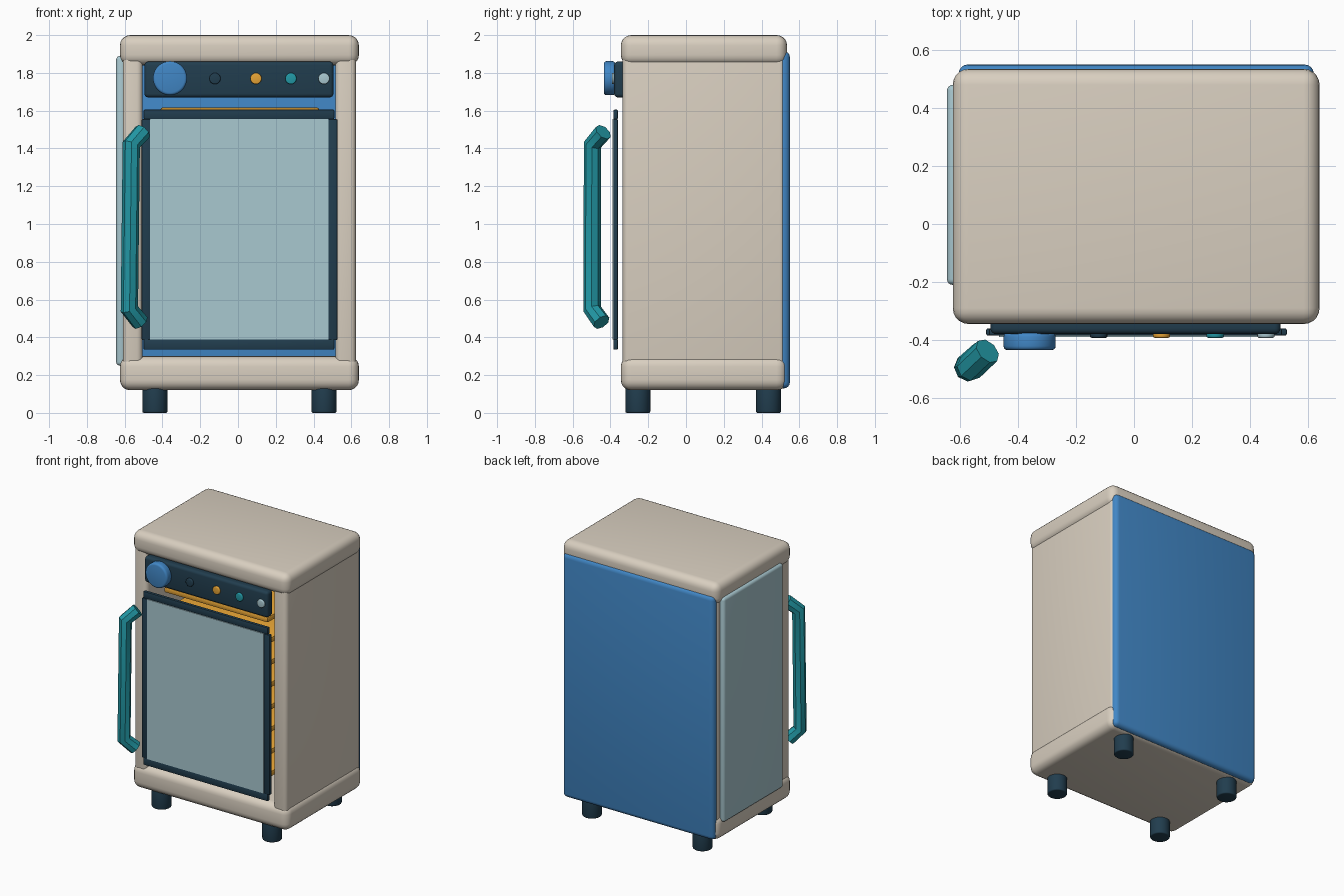
import bpy
import math
from mathutils import Vector

if "Cube" in bpy.data.objects:
    bpy.data.objects.remove(bpy.data.objects["Cube"])


def mat(name, hexcode):
    m = bpy.data.materials.new(name)
    c = [int(hexcode[i:i + 2], 16) / 255 for i in (0, 2, 4)]
    lin = [v / 12.92 if v <= 0.04045 else ((v + 0.055) / 1.055) ** 2.4 for v in c]
    m.diffuse_color = (*lin, 1)
    m.use_nodes = True
    m.node_tree.nodes["Principled BSDF"].inputs["Base Color"].default_value = m.diffuse_color
    return m


BEIGE = mat("warm beige", "D9CFC0")
GLASS = mat("pale glass blue", "A9C8D0")
BLUE = mat("mid blue", "4187C6")
DARK = mat("dark slate", "213D4E")
TEAL = mat("teal", "2299A6")
ORANGE = mat("amber", "E9A636")


def finish(ob, name, material, bevel=0.0, segments=4):
    ob.name = name
    ob.data.materials.append(material)
    bpy.context.view_layer.objects.active = ob
    if bevel:
        b = ob.modifiers.new("bevel", 'BEVEL')
        b.width, b.segments, b.limit_method = bevel, segments, 'ANGLE'
        bpy.ops.object.modifier_apply(modifier=b.name)
    bpy.ops.object.shade_smooth_by_angle(angle=math.radians(35))
    return ob


def box(name, lo, hi, material, bevel=0.0, segments=4):
    lo, hi = Vector(lo), Vector(hi)
    bpy.ops.mesh.primitive_cube_add(size=1, location=(lo + hi) / 2)
    ob = bpy.context.object
    ob.scale = hi - lo
    bpy.ops.object.transform_apply(location=False, rotation=False, scale=True)
    return finish(ob, name, material, bevel, segments)


def cyl(name, center, radius, depth, material, bevel=0.0, facing=False, sides=32):
    rot = (math.pi / 2, 0, 0) if facing else (0, 0, 0)
    bpy.ops.mesh.primitive_cylinder_add(vertices=sides, radius=radius, depth=depth,
                                        location=center, rotation=rot)
    return finish(bpy.context.object, name, material, bevel, 3)


# Cabinet shell: rounded top and base, two side walls
box("cabinet_top", (-0.625, -0.345, 1.84), (0.64, 0.535, 2.0), BEIGE, 0.055, 5)
box("cabinet_base", (-0.625, -0.345, 0.12), (0.64, 0.535, 0.30), BEIGE, 0.055, 5)
box("left_wall", (-0.61, -0.335, 0.2), (-0.505, 0.525, 1.92), BEIGE, 0.03)
box("right_wall", (0.515, -0.335, 0.2), (0.625, 0.525, 1.92), BEIGE, 0.03)
box("back_panel", (-0.605, 0.485, 0.13), (0.62, 0.55, 1.915), BLUE, 0.032)
box("left_side_window", (-0.645, -0.21, 0.25), (-0.595, 0.48, 1.89), GLASS, 0.02)

# Feet
for side, x in (("left", -0.44), ("right", 0.455)):
    for end, y in (("front", -0.255), ("back", 0.437)):
        cyl(f"{end}_{side}_foot", (x, y, 0.075), 0.066, 0.15, DARK, 0.008)

# Interior shelves
for i in range(8):
    z = 0.455 + i * 0.163
    box(f"shelf_{i + 1}", (-0.41, -0.27, z - 0.02), (0.43, 0.44, z + 0.02), ORANGE, 0.01, 2)

# Door: thin frame bars and glass pane
Y0, Y1 = -0.385, -0.36
box("door_frame_left", (-0.51, Y0, 0.385), (-0.46, Y1, 1.555), DARK, 0.006, 2)
box("door_frame_right", (0.478, Y0, 0.385), (0.527, Y1, 1.555), DARK, 0.006, 2)
box("door_frame_top", (-0.50, Y0, 1.555), (0.51, Y1, 1.605), DARK, 0.006, 2)
box("door_frame_bottom", (-0.50, Y0, 0.335), (0.51, Y1, 0.39), DARK, 0.006, 2)
box("door_glass", (-0.465, -0.39, 0.388), (0.48, -0.382, 1.557), GLASS)

# Control panel with knob and buttons
box("control_panel", (-0.495, -0.38, 1.67), (0.505, -0.315, 1.86), DARK, 0.02)
cyl("knob", (-0.36, -0.405, 1.772), 0.09, 0.06, BLUE, 0.014, True, 40)
for i, (x, m) in enumerate(((-0.122, DARK), (0.095, ORANGE), (0.28, TEAL), (0.455, GLASS))):
    cyl(f"button_{i + 1}", (x, -0.38, 1.77), 0.03, 0.025, m, 0.006, True, 20)

# Door handle: bent tube
path = [(-0.505, -0.438, 1.487), (-0.565, -0.495, 1.42),
        (-0.575, -0.497, 0.55), (-0.518, -0.447, 0.48)]
curve = bpy.data.curves.new("handle_path", 'CURVE')
curve.dimensions = '3D'
curve.bevel_depth = 0.048
curve.bevel_resolution = 2
curve.use_fill_caps = True
spline = curve.splines.new('POLY')
spline.points.add(len(path) - 1)
for p, co in zip(spline.points, path):
    p.co = (*co, 1)
tube = bpy.data.objects.new("handle_tube", curve)
bpy.context.collection.objects.link(tube)
bpy.ops.object.select_all(action='DESELECT')
tube.select_set(True)
bpy.context.view_layer.objects.active = tube
bpy.ops.object.convert(target='MESH')
finish(bpy.context.object, "door_handle", TEAL)
